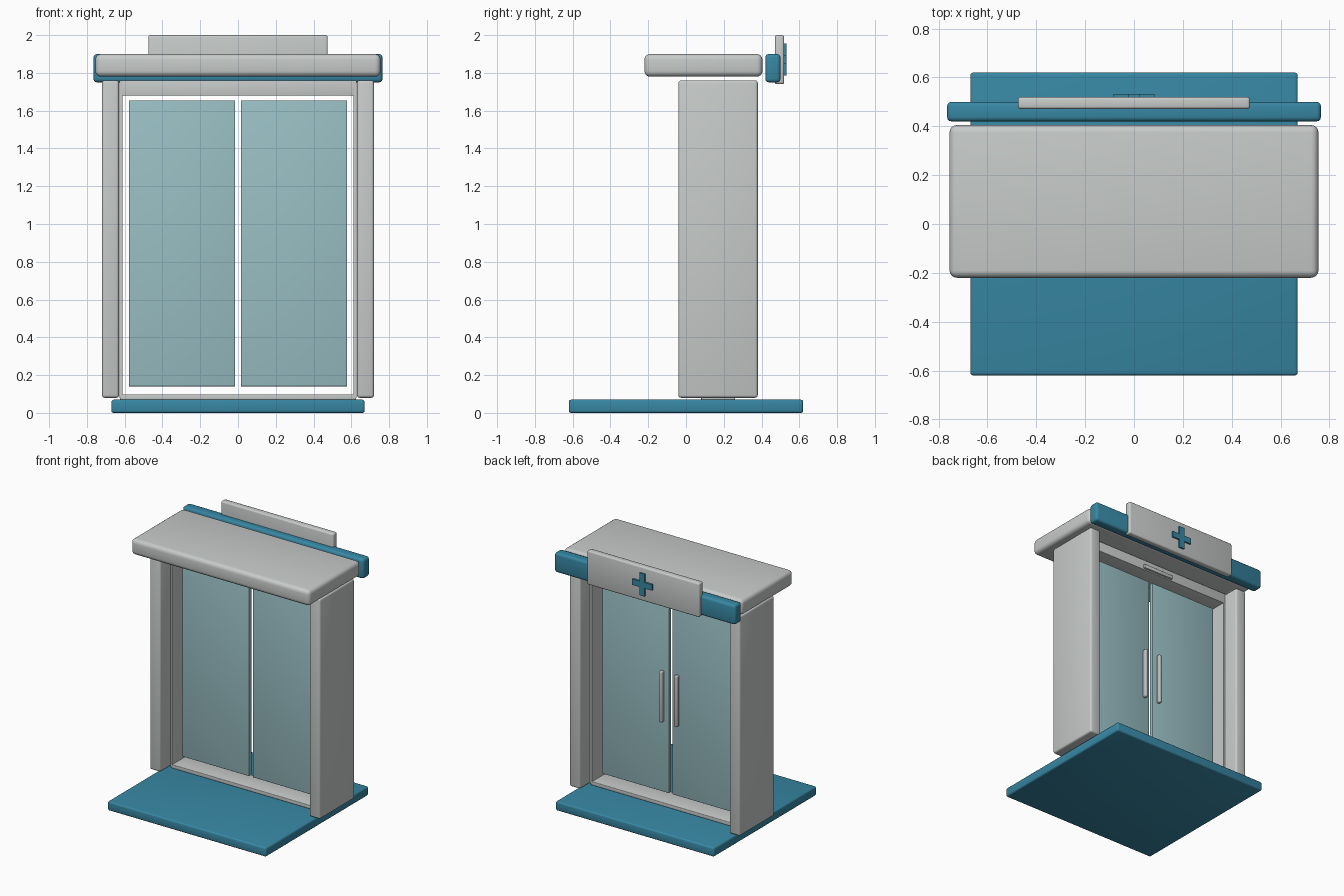
import bpy

if "Cube" in bpy.data.objects:
    bpy.data.objects.remove(bpy.data.objects["Cube"])


def material(name, rgb):
    m = bpy.data.materials.new(name)
    # sRGB 0-255 converted to linear
    lin = [((c / 255 + 0.055) / 1.055) ** 2.4 for c in rgb]
    m.diffuse_color = (*lin, 1.0)
    m.use_nodes = True
    m.node_tree.nodes["Principled BSDF"].inputs["Base Color"].default_value = m.diffuse_color
    return m


GREY = material("light grey", (199, 203, 201))
BLUE = material("teal blue", (55, 135, 163))
GLASS = material("pale glass", (153, 191, 196))
METAL = material("handle metal", (190, 190, 190))


def box(name, mat, x, y, z, bevel=0.0, segments=3):
    """Box from (min, max) ranges, with optional rounded edges."""
    bpy.ops.mesh.primitive_cube_add(size=1)
    ob = bpy.context.object
    ob.name = name
    ob.data.materials.append(mat)
    ob.location = [(r[0] + r[1]) / 2 for r in (x, y, z)]
    ob.scale = [r[1] - r[0] for r in (x, y, z)]
    bpy.ops.object.transform_apply(location=False, rotation=False, scale=True)
    if bevel:
        mod = ob.modifiers.new("rounded edges", 'BEVEL')
        mod.width = bevel
        mod.segments = segments
        bpy.ops.object.modifier_apply(modifier=mod.name)
        bpy.ops.object.shade_smooth_by_angle(angle=0.7)
    return ob


def pair(name, mat, x, y, z, bevel=0.0):
    """Matching parts on the left and right."""
    box("right_" + name, mat, x, y, z, bevel)
    box("left_" + name, mat, (-x[1], -x[0]), y, z, bevel)


# Floor slab
box("floor_slab", BLUE, (-0.67, 0.67), (-0.62, 0.62), (0, 0.07), 0.012)

# Side walls
pair("side_wall", GREY, (0.63, 0.72), (-0.04, 0.38), (0.08, 1.76), 0.014)

# Inner door frame
pair("jamb", GREY, (0.612, 0.628), (0.08, 0.26), (0.08, 1.76))
box("header", GREY, (-0.625, 0.625), (0.08, 0.26), (1.68, 1.76), 0.004)
box("threshold", GREY, (-0.625, 0.625), (0.08, 0.26), (0.07, 0.098), 0.004)
box("door_sensor", GREY, (-0.13, 0.13), (0.25, 0.275), (1.69, 1.72), 0.004)

# Glass doors and pull handles
pair("glass_door", GLASS, (0.015, 0.578), (0.155, 0.185), (0.14, 1.655), 0.003)
pair("door_handle", METAL, (0.05, 0.078), (0.186, 0.222), (0.68, 1.07), 0.01)

# Canopy and blue fascia
box("canopy", GREY, (-0.755, 0.755), (-0.22, 0.405), (1.78, 1.90), 0.03, 4)
box("fascia", BLUE, (-0.765, 0.765), (0.42, 0.50), (1.75, 1.90), 0.018)

# Sign board with cross
box("sign_board", GREY, (-0.475, 0.475), (0.47, 0.52), (1.74, 2.0), 0.012)
box("cross_upright", BLUE, (-0.022, 0.022), (0.515, 0.532), (1.785, 1.955))
pair("cross_arm", BLUE, (0.022, 0.083), (0.515, 0.532), (1.847, 1.893))
